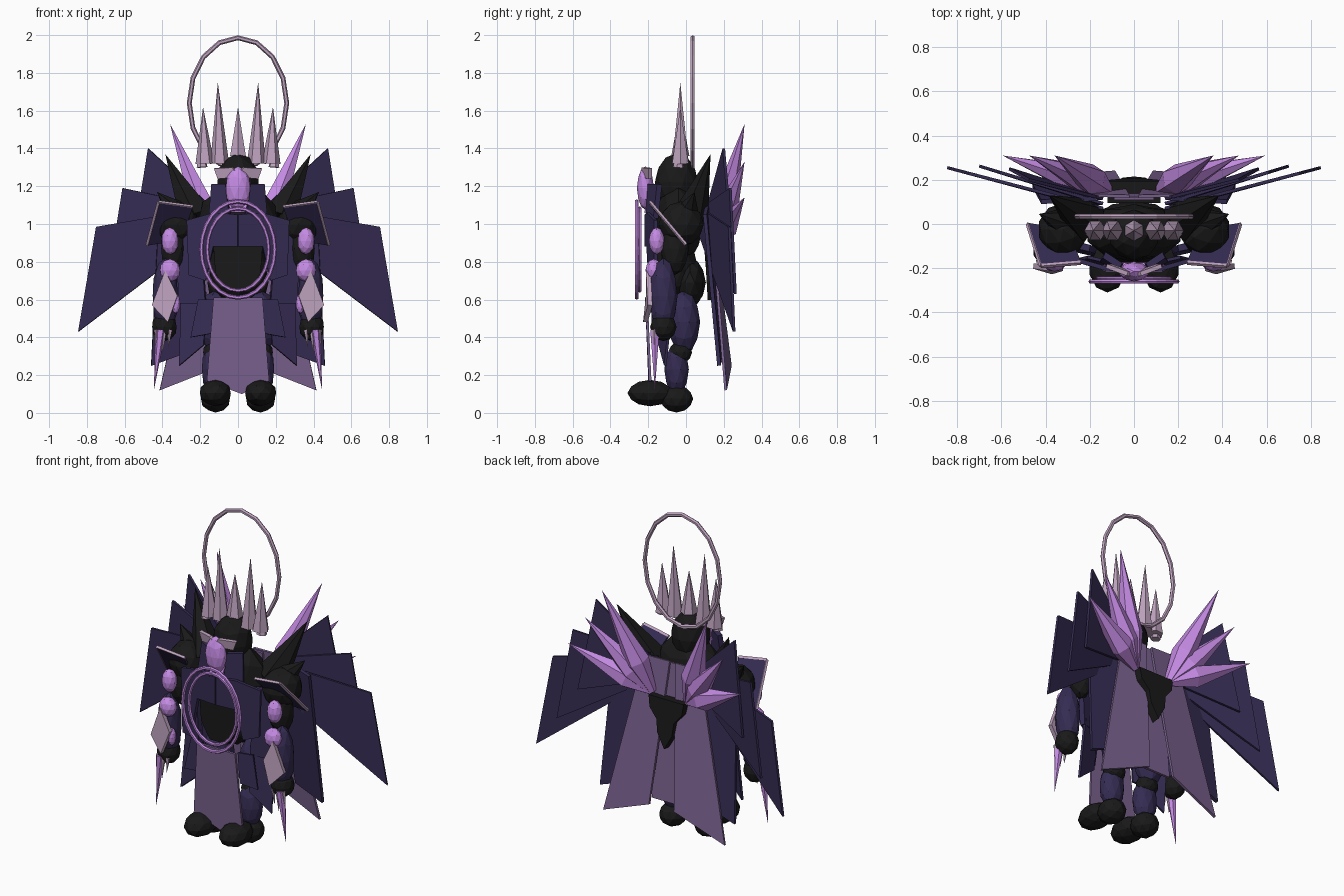
import bpy, bmesh, math
from mathutils import Vector, Matrix


def material(name, rgb):
    m = bpy.data.materials.new(name)
    m.diffuse_color = (*rgb, 1)
    return m


BLACK = material("soot_black", (0.010, 0.010, 0.010))
NAVY = material("dark_indigo", (0.036, 0.025, 0.085))
CLOTH = material("dusty_purple", (0.195, 0.122, 0.275))
LILAC = material("bright_lilac", (0.56, 0.26, 0.78))
METAL = material("pale_mauve", (0.51, 0.36, 0.51))


def finish(bm, name, mat, pair):
    """Make the object, plus its mirrored twin when pair is set."""
    bmesh.ops.recalc_face_normals(bm, faces=bm.faces)
    for tag in (("_right", "_left") if pair else ("",)):
        if tag == "_left":
            bmesh.ops.scale(bm, vec=(-1, 1, 1), verts=bm.verts)
            bmesh.ops.reverse_faces(bm, faces=bm.faces)
        me = bpy.data.meshes.new(name + tag)
        bm.to_mesh(me)
        me.materials.append(mat)
        bpy.context.collection.objects.link(bpy.data.objects.new(name + tag, me))
    bm.free()


def ball(name, loc, rad, mat, pair=False, sub=2):
    bm = bmesh.new()
    mtx = Matrix.Translation(loc) @ Matrix.Diagonal((*rad, 1))
    bmesh.ops.create_icosphere(bm, subdivisions=sub, radius=1, matrix=mtx)
    finish(bm, name, mat, pair)


def spike(name, base, tip, r, mat, pair=False, sides=6, r2=0):
    bm = bmesh.new()
    a, b = Vector(base), Vector(tip)
    d = b - a
    mtx = Matrix.Translation((a + b) / 2) @ d.to_track_quat('Z', 'Y').to_matrix().to_4x4()
    bmesh.ops.create_cone(bm, cap_ends=True, segments=sides, radius1=r, radius2=r2,
                          depth=d.length, matrix=mtx)
    bmesh.ops.remove_doubles(bm, verts=bm.verts, dist=1e-5)
    finish(bm, name, mat, pair)


def plate(name, pts, mat, pair=False, t=0.014):
    """Flat polygon thickened along its normal."""
    bm = bmesh.new()
    pts = [Vector(p) for p in pts]
    n = sum((a.cross(b) for a, b in zip(pts, pts[1:] + pts[:1])), Vector()).normalized()
    lo = [bm.verts.new(p - n * t / 2) for p in pts]
    hi = [bm.verts.new(p + n * t / 2) for p in pts]
    bm.faces.new(lo[::-1])
    bm.faces.new(hi)
    for i in range(len(pts)):
        j = (i + 1) % len(pts)
        bm.faces.new((lo[i], lo[j], hi[j], hi[i]))
    finish(bm, name, mat, pair)


def ring(name, c, rx, rz, w, mat, n=16, sides=6):
    """Upright oval hoop."""
    bm = bmesh.new()
    loops = []
    for i in range(n):
        a = 2 * math.pi * i / n
        loop = []
        for k in range(sides):
            b = 2 * math.pi * k / sides
            o = w * math.cos(b)
            loop.append(bm.verts.new((c[0] + (rx + o) * math.sin(a),
                                      c[1] + w * math.sin(b),
                                      c[2] + (rz + o) * math.cos(a))))
        loops.append(loop)
    for i in range(n):
        p, q = loops[i], loops[(i + 1) % n]
        for k in range(sides):
            m = (k + 1) % sides
            bm.faces.new((p[k], p[m], q[m], q[k]))
    finish(bm, name, mat, False)


# Halo and crown
ring("halo", (0, 0.035, 1.64), 0.258, 0.346, 0.013, METAL)
for x, top in ((0.097, 1.75), (0.175, 1.62)):
    spike("crown_spike", (x, -0.03, 1.32), (x + 0.01, -0.03, top), 0.05, METAL, True)
spike("crown_outer_shard", (0.19, -0.04, 1.30), (0.20, -0.03, 1.45), 0.03, METAL, True)
spike("crown_spike_centre", (0, -0.03, 1.36), (0, -0.03, 1.62), 0.048, METAL)

# Head, mask, brow and collar
ball("head", (0, -0.05, 1.22), (0.115, 0.115, 0.155), BLACK)
ball("mask", (0, -0.215, 1.19), (0.068, 0.045, 0.115), LILAC)
plate("brow", [(0.0, -0.225, 1.275), (0.03, -0.225, 1.30), (0.125, -0.19, 1.295),
               (0.105, -0.19, 1.24), (0.0, -0.225, 1.25)], METAL, True, 0.02)
plate("collar", [(0.06, -0.19, 1.21), (0.135, -0.14, 1.21), (0.15, -0.16, 1.03),
                 (0.04, -0.20, 1.03)], NAVY, True, 0.03)
plate("throat", [(-0.06, -0.18, 1.16), (0.06, -0.18, 1.16), (0.04, -0.215, 1.06),
                 (-0.04, -0.215, 1.06)], LILAC)

# Torso
ball("torso", (0, -0.04, 1.0), (0.22, 0.13, 0.22), BLACK)
ball("belly", (0, -0.06, 0.76), (0.16, 0.125, 0.18), BLACK)
ball("pelvis", (0, 0.02, 0.69), (0.17, 0.085, 0.13), BLACK)
plate("chest_plate", [(0, -0.21, 1.05), (0.13, -0.20, 1.06), (0.27, -0.16, 1.02),
                      (0.26, -0.16, 0.73), (0.17, -0.19, 0.70), (0.13, -0.20, 0.88),
                      (0, -0.21, 0.88)], NAVY, True, 0.02)
plate("belly_guard", [(-0.13, -0.18, 0.88), (0.13, -0.18, 0.88), (0.12, -0.18, 0.74),
                      (0.06, -0.18, 0.64), (-0.06, -0.18, 0.64), (-0.12, -0.18, 0.74)],
      BLACK, t=0.02)
plate("coat_front", [(0.2, -0.11, 1.0), (0.33, -0.08, 1.0), (0.31, -0.08, 0.58),
                     (0.17, -0.12, 0.58)], NAVY, True, 0.03)
ring("chest_ring_outer", (0, -0.26, 0.865), 0.195, 0.255, 0.011, LILAC, 24)
ring("chest_ring_inner", (0, -0.245, 0.865), 0.163, 0.218, 0.010, LILAC, 24)

# Front cloth and skirt plates
plate("front_cloth", [(-0.13, -0.21, 0.61), (0.13, -0.21, 0.61), (0.165, -0.19, 0.17),
                      (0.02, -0.19, 0.10), (-0.165, -0.19, 0.17)], CLOTH)
plate("skirt_inner", [(0.12, -0.17, 0.60), (0.21, -0.15, 0.60), (0.25, -0.16, 0.40),
                      (0.14, -0.18, 0.42)], NAVY, True)
plate("skirt_outer", [(0.17, -0.12, 0.64), (0.30, -0.07, 0.62), (0.31, -0.11, 0.25),
                      (0.18, -0.14, 0.36)], NAVY, True)

# Legs and feet
ball("thigh", (0.12, -0.01, 0.48), (0.09, 0.085, 0.17), NAVY, True)
ball("knee", (0.12, -0.03, 0.32), (0.068, 0.062, 0.06), BLACK, True)
ball("shin", (0.12, -0.05, 0.23), (0.075, 0.065, 0.14), NAVY, True)
ball("heel", (0.12, -0.05, 0.075), (0.08, 0.088, 0.073), BLACK, True)
ball("toe", (0.12, -0.19, 0.105), (0.086, 0.12, 0.07), BLACK, True)

# Shoulders
ball("shoulder", (0.32, -0.025, 1.0), (0.115, 0.12, 0.12), BLACK, True)
spike("shoulder_horn", (0.22, 0.02, 1.03), (0.385, 0.13, 1.37), 0.10, BLACK, True)
spike("shoulder_side_horn", (0.30, 0.0, 1.04), (0.43, 0.045, 1.17), 0.08, BLACK, True)
A, B, C, D = (0.24, -0.175, 1.09), (0.42, -0.19, 1.115), (0.48, 0.0, 0.89), (0.30, -0.03, 0.92)
plate("shoulder_plate", [A, B, C, D], NAVY, True)
for p, q in ((A, B), (B, C)):
    spike("shoulder_trim", p, q, 0.010, METAL, True, 4, 0.010)

# Arms, guards and hands
ball("upper_arm", (0.34, -0.06, 0.87), (0.07, 0.075, 0.14), BLACK, True)
ball("forearm", (0.385, -0.12, 0.62), (0.07, 0.075, 0.2), NAVY, True)
ball("arm_gem_upper", (0.36, -0.155, 0.91), (0.046, 0.042, 0.072), LILAC, True)
ball("arm_gem_lower", (0.36, -0.17, 0.755), (0.055, 0.045, 0.06), LILAC, True)
ball("arm_gem_small", (0.33, -0.175, 0.58), (0.024, 0.025, 0.055), LILAC, True)
plate("forearm_guard", [(0.385, -0.20, 0.755), (0.455, -0.19, 0.57), (0.37, -0.215, 0.48),
                        (0.32, -0.20, 0.62)], METAL, True, 0.025)
ball("hand", (0.39, -0.12, 0.455), (0.068, 0.07, 0.075), BLACK, True)
spike("long_claw", (0.41, -0.165, 0.44), (0.445, -0.165, 0.12), 0.028, LILAC, True)
for x, z in ((0.36, 0.34), (0.39, 0.30), (0.43, 0.35)):
    spike("short_claw", (x, -0.17, 0.44), (x + 0.01, -0.17, z), 0.014, METAL, True, 5)

# Fanned wing blades, rooted behind the shoulder
BLADES = (((0.475, 0.20, 1.40), (0.565, 0.25, 0.84)),
          ((0.61, 0.235, 1.19), (0.70, 0.262, 0.63)),
          ((0.75, 0.23, 0.985), (0.845, 0.255, 0.43)))
for i, (top, low) in enumerate(BLADES):
    y = 0.115 - 0.022 * i
    plate("wing_blade_%d" % (i + 1), [(0.14, y, 1.09), top, low, (0.16, y, 0.95)], NAVY, True)

# Back cape panels
plate("cape_centre", [(-0.09, 0.115, 1.10), (0.09, 0.115, 1.10), (0.10, 0.185, 0.27),
                      (-0.10, 0.185, 0.27)], CLOTH)
plate("cape_side", [(0.02, 0.125, 1.11), (0.19, 0.13, 1.11), (0.415, 0.21, 0.12),
                    (0.085, 0.235, 0.25)], CLOTH, True)
plate("cape_outer", [(0.17, 0.115, 1.12), (0.42, 0.10, 1.05), (0.46, 0.175, 0.25),
                     (0.27, 0.185, 0.32)], NAVY, True, 0.02)

# Dark pendant wedge on the back
plate("back_wedge", [(-0.12, 0.145, 0.90), (0.12, 0.145, 0.90), (0.11, 0.15, 0.83),
                     (0.06, 0.155, 0.77), (0.05, 0.16, 0.69), (0, 0.165, 0.60),
                     (-0.05, 0.16, 0.69), (-0.06, 0.155, 0.77), (-0.11, 0.15, 0.83)],
      BLACK, t=0.10)

# Crystal fans on the back
for tip in ((0.36, 0.31, 1.53), (0.475, 0.31, 1.33), (0.595, 0.31, 1.14)):
    base = Vector((0.12, 0.155, 0.91))
    mid = base.lerp(Vector(tip), 0.3)
    spike("crystal_tip", mid, tip, 0.07, LILAC, True, 6)
    spike("crystal_root", mid, base, 0.07, LILAC, True, 6, 0.025)
